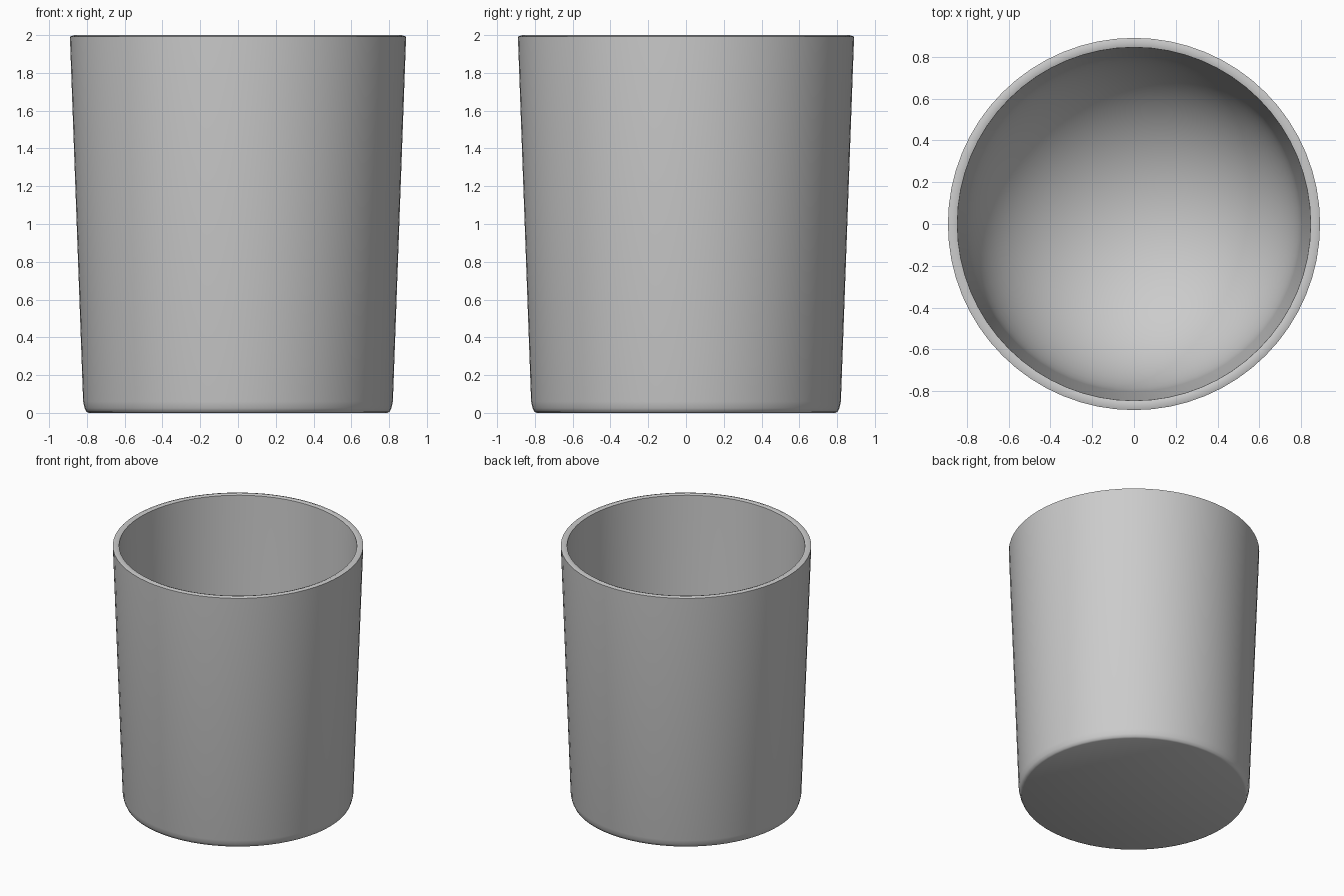
import bpy, bmesh, math

if "Cube" in bpy.data.objects:
    bpy.data.objects.remove(bpy.data.objects["Cube"])

SIDES = 64


def lathe(name, profile):
    """Spin an (r, z) profile around z; both ends lie on the axis."""
    bm = bmesh.new()
    verts = [bm.verts.new((r, 0, z)) for r, z in profile]
    edges = [bm.edges.new(pair) for pair in zip(verts, verts[1:])]
    bmesh.ops.spin(bm, geom=verts + edges, cent=(0, 0, 0), axis=(0, 0, 1),
                   angle=math.tau, steps=SIDES, use_duplicate=False)
    bmesh.ops.remove_doubles(bm, verts=bm.verts, dist=0.0005)
    bmesh.ops.recalc_face_normals(bm, faces=bm.faces)
    mesh = bpy.data.meshes.new(name)
    bm.to_mesh(mesh)
    bm.free()
    obj = bpy.data.objects.new(name, mesh)
    bpy.context.collection.objects.link(obj)
    bpy.context.view_layer.objects.active = obj
    obj.select_set(True)
    bpy.ops.object.shade_smooth_by_angle(angle=math.radians(40))
    return obj


# Flat base, small rounded foot and tapered outer wall
outer = [(0, 0), (0.79, 0), (0.803, 0.006), (0.812, 0.025), (0.82, 0.06),
         (0.89, 1.992)]

# Thin, slightly crowned rim
rim = [(0.867, 2.0), (0.845, 1.992)]

# Inner wall running down into a rounded bowl
bowl_r, bowl_h, floor_z = 0.80, 0.72, 0.06
inner = [(bowl_r * math.cos(a), floor_z + bowl_h * (1 - math.sin(a)))
         for a in (math.pi / 2 * i / 16 for i in range(16))]
inner.append((0, floor_z))

lathe("cup", outer + rim + inner)
